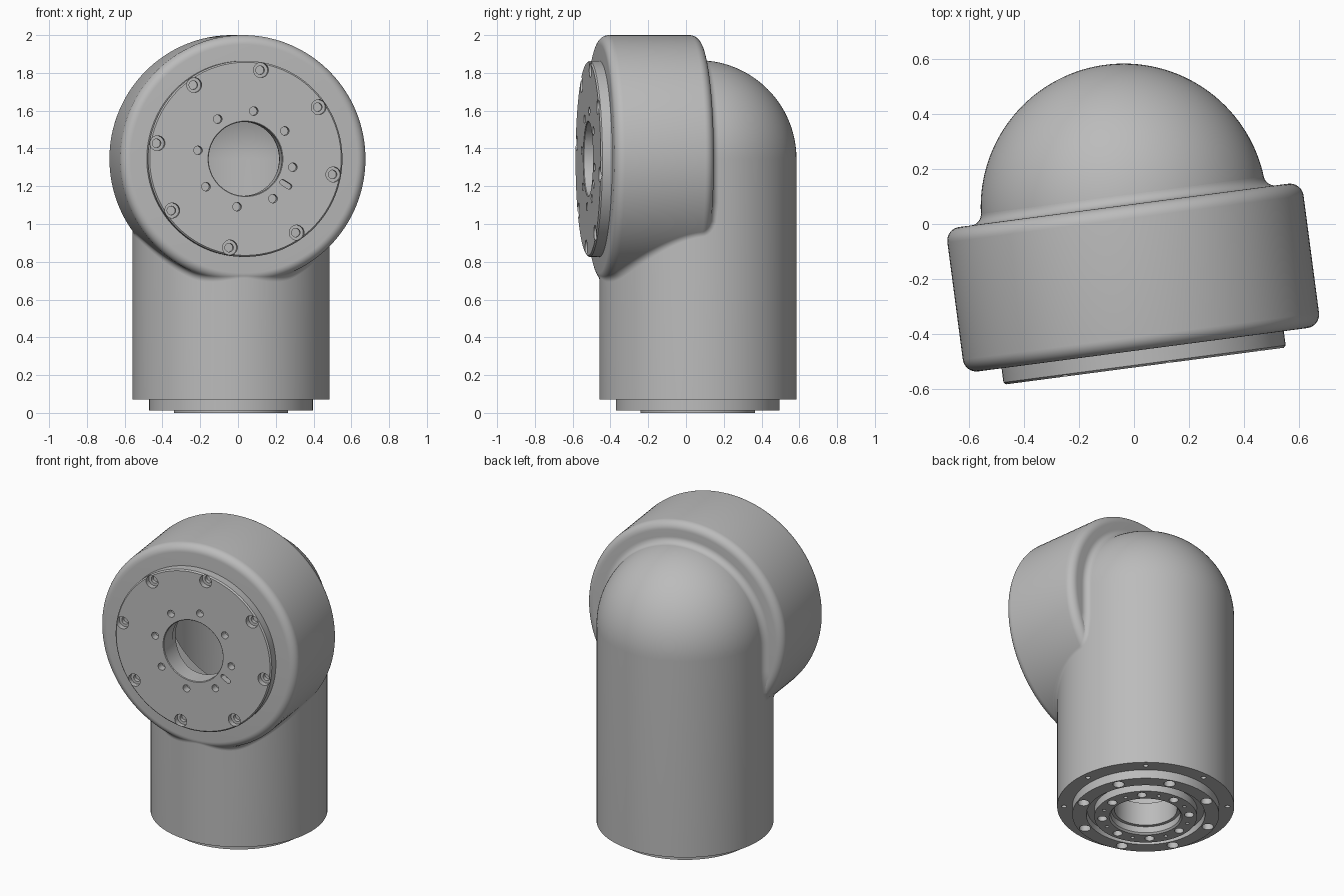
import bpy, bmesh
from math import sin, cos, pi, sqrt, acos, radians
from mathutils import Matrix, Vector

if "Cube" in bpy.data.objects:
    bpy.data.objects.remove(bpy.data.objects["Cube"])

grey = bpy.data.materials.new("satin_grey")
grey.use_nodes = True
grey.diffuse_color = (0.5, 0.5, 0.5, 1)
grey.node_tree.nodes["Principled BSDF"].inputs["Base Color"].default_value = (0.5, 0.5, 0.5, 1)

# Main dimensions
BODY_R, HEAD_R = 0.522, 0.655
AXIS_Z = 1.345
BACK, FRONT = -0.005, 0.526
ROUND, FILLET = 0.05, 0.04
BORE = 0.196
base_frame = Matrix.Translation((-0.037, 0.063, 0))
# Head frame: local z points out of the front, local y points up
head_frame = (Matrix.Translation((-0.037, 0.063, AXIS_Z))
              @ Matrix.Rotation(radians(7.5), 4, 'Z') @ Matrix.Rotation(pi / 2, 4, 'X'))


def arc(cx, cy, r, a0, a1, n):
    angles = [radians(a0 + (a1 - a0) * i / n) for i in range(n + 1)]
    return [(cx + r * cos(a), cy + r * sin(a)) for a in angles]


def lathe(bm, profile, matrix=Matrix(), steps=128, stretch=0):
    """Revolve a (radius, height) profile about z, then place it."""
    part = bmesh.new()
    verts = [part.verts.new((r, 0, z)) for r, z in profile]
    edges = [part.edges.new(pair) for pair in zip(verts, verts[1:])]
    bmesh.ops.spin(part, geom=verts + edges, cent=(0, 0, 0), axis=(0, 0, 1),
                   angle=2 * pi, steps=steps)
    bmesh.ops.remove_doubles(part, verts=part.verts, dist=1e-5)
    bmesh.ops.recalc_face_normals(part, faces=part.faces)
    for v in part.verts:
        if abs(v.co.x) > 1e-5:
            v.co.x += stretch if v.co.x > 0 else -stretch
    part.transform(matrix)
    mesh = bpy.data.meshes.new("part")
    part.to_mesh(mesh)
    part.free()
    bm.from_mesh(mesh)
    bpy.data.meshes.remove(mesh)


def pin(bm, radius, angle, depth, r, z, stretch=0, step=None):
    """Hole cutter at polar position, from surface height z to z + depth."""
    out = -0.02 if depth > 0 else 0.02
    prof = [(0, z + out), (r, z + out), (r, z + depth)]
    if step:
        prof += [(step, z + depth), (step, z + depth * 1.8), (0, z + depth * 1.8)]
    else:
        prof += [(0, z + depth)]
    place = Matrix.Rotation(radians(angle), 4, 'Z') @ Matrix.Translation((radius, 0, 0))
    lathe(bm, prof, place, 16, stretch)


def finish(bm, name, frame):
    mesh = bpy.data.meshes.new(name)
    bm.to_mesh(mesh)
    bm.free()
    mesh.materials.append(grey)
    obj = bpy.data.objects.new(name, mesh)
    obj.matrix_world = frame
    bpy.context.collection.objects.link(obj)
    return obj


def cut(obj, cutter):
    mod = obj.modifiers.new("cut", 'BOOLEAN')
    mod.operation, mod.solver, mod.object = 'DIFFERENCE', 'EXACT', cutter
    bpy.context.view_layer.update()
    mesh = bpy.data.meshes.new_from_object(obj.evaluated_get(bpy.context.evaluated_depsgraph_get()))
    obj.modifiers.clear()
    obj.data = mesh
    bpy.data.objects.remove(cutter)


# Hollow domed body with stepped mounting base
bm = bmesh.new()
wall = BODY_R - 0.05
profile = arc(0, AXIS_Z, BODY_R, 90, 0, 28)
profile[0] = (0, AXIS_Z + BODY_R)
profile += [(BODY_R, 0.07), (0.433, 0.07), (0.433, 0.013), (0.35, 0.013), (0.345, 0.05),
            (0.303, 0.05), (0.303, 0), (0.215, 0), (0.205, 0.01), (0.205, 0.05),
            (0.185, 0.05), (0.185, 0.2), (wall, 0.2)]
inner = arc(0, AXIS_Z, wall, 0, 90, 24)
inner[-1] = (0, AXIS_Z + wall)
lathe(bm, profile + inner)
body = finish(bm, "body", base_frame)

# Base holes: rim holes, counterbored bolts, inner ring holes
bm = bmesh.new()
for i in range(8):
    pin(bm, 0.482, 5 + 45 * i, 0.05, 0.015, 0.07)
    pin(bm, 0.392, 26 + 45 * i, 0.04, 0.034, 0.013, step=0.02)
    pin(bm, 0.257, 45 * i, 0.05, 0.028, 0)
    pin(bm, 0.257, 22.5 + 45 * i, 0.04, 0.011, 0)
cut(body, finish(bm, "base_hole_cutter", base_frame))

# Opening through the front wall of the body
bm = bmesh.new()
lathe(bm, [(0, 0.3), (BORE + 0.004, 0.3), (BORE + 0.004, 0.7), (0, 0.7)])
cut(body, finish(bm, "bore_cutter", head_frame))

# Round joint head with softened rims
bm = bmesh.new()
rim = HEAD_R - ROUND
lathe(bm, [(0.49, BACK)] + arc(rim, BACK + ROUND, ROUND, -90, 0, 8)
      + arc(rim, FRONT - ROUND, ROUND, 0, 90, 8) + [(0.25, FRONT)])
finish(bm, "joint_head", head_frame)

# Output flange with bolt holes, ring holes and a slot
bm = bmesh.new()
face, fr = 0.586, 0.519
lathe(bm, [(BORE, 0.47), (fr, 0.47), (fr, face - 0.008), (fr - 0.008, face),
           (BORE + 0.004, face), (BORE, face - 0.004), (BORE, 0.47)])
flange = finish(bm, "output_flange", head_frame)
bm = bmesh.new()
for i in range(8):
    pin(bm, 0.477, 80 + 45 * i, -0.035, 0.04, face, step=0.023)
    pin(bm, 0.257, 80 + 45 * i, -0.05, 0.023, face)
pin(bm, 0.255, -32, -0.04, 0.015, face, stretch=0.02)
cut(flange, finish(bm, "flange_hole_cutter", head_frame))


# Fillet where the head meets the body: a ball rolled along both surfaces
def head_contact(c):
    rho = sqrt(c.x ** 2 + c.y ** 2)
    q = Vector((min(rho, rim), min(max(c.z, BACK + ROUND), FRONT - ROUND)))
    p = q + (Vector((rho, c.z)) - q).normalized() * ROUND
    return Vector((c.x * p.x / rho, c.y * p.x / rho, p.y))


def body_contact(c):
    flat = Vector((c.x, max(c.y, 0), c.z))
    return c - flat.normalized() * FILLET


reach = BODY_R + FILLET
t_end = acos((BACK - FILLET) / reach)
path = []
for i in range(61):
    t = t_end * i / 60
    x, z = reach * sin(t), reach * cos(t)
    dz = z - min(max(z, BACK + ROUND), FRONT - ROUND)
    rho = rim + sqrt(max((ROUND + FILLET) ** 2 - dz * dz, 0))
    path.append(Vector((x, -sqrt(max(rho * rho - x * x, 0)), z)))
side = path[-1].copy()
path += [Vector((side.x, side.y * (1 - i / 6), side.z)) for i in range(1, 6)]
path += [Vector((side.x * cos(a), side.x * sin(a), side.z))
         for a in (pi / 2 * i / 32 for i in range(33))]

bm = bmesh.new()
rows = []
for c in path:
    a, b = head_contact(c) - c, body_contact(c) - c
    rows.append([bm.verts.new(c + a.lerp(b, k / 8).normalized() * FILLET) for k in range(9)])
for r0, r1 in zip(rows, rows[1:]):
    for k in range(8):
        bm.faces.new((r0[k], r0[k + 1], r1[k + 1], r1[k]))
bm.normal_update()
bm.faces.ensure_lookup_table()
probe = bm.faces[100]
if probe.normal.dot(path[12] - probe.calc_center_median()) < 0:
    bmesh.ops.reverse_faces(bm, faces=bm.faces)
half = bm.copy()
bmesh.ops.scale(half, vec=(-1, 1, 1), verts=half.verts)
bmesh.ops.reverse_faces(half, faces=half.faces)
mirror = bpy.data.meshes.new("mirror")
half.to_mesh(mirror)
half.free()
bm.from_mesh(mirror)
bpy.data.meshes.remove(mirror)
bmesh.ops.remove_doubles(bm, verts=bm.verts, dist=1e-4)
finish(bm, "blend_fillet", head_frame)

# Smooth shading with crisp machined edges
bpy.ops.object.select_all(action='DESELECT')
for name in ("body", "joint_head", "output_flange", "blend_fillet"):
    bpy.data.objects[name].select_set(True)
bpy.context.view_layer.objects.active = bpy.data.objects["body"]
bpy.ops.object.shade_smooth_by_angle(angle=radians(30))
